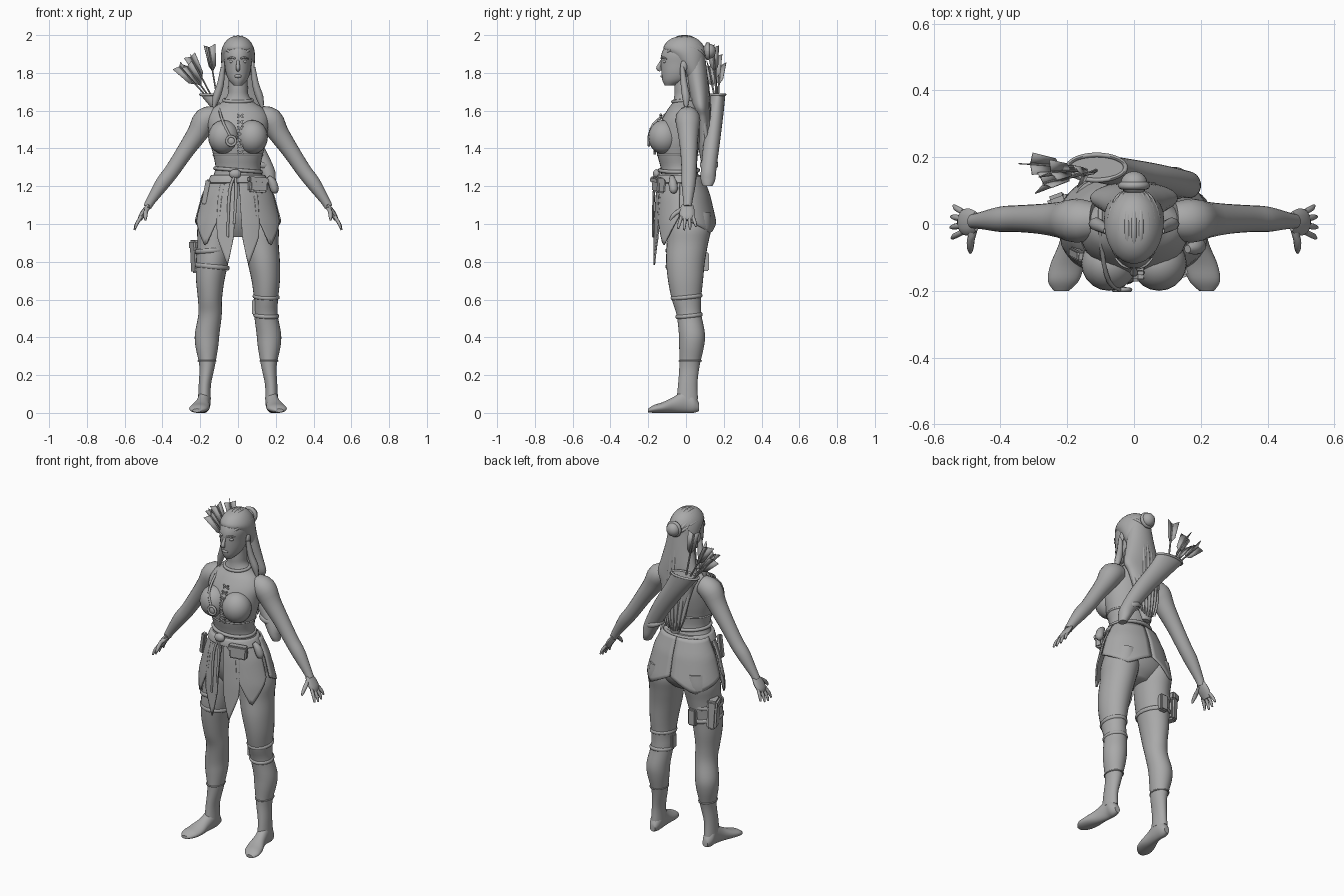
import bpy, bmesh, math
from mathutils import Vector, Matrix, Euler

cube = bpy.data.objects.get("Cube")
if cube:
    bpy.data.objects.remove(cube, do_unlink=True)

# One plain grey material for the whole figure
grey = bpy.data.materials.new("plain grey")
grey.use_nodes = True
tone = (0.4, 0.4, 0.4, 1)
grey.diffuse_color = tone
grey.node_tree.nodes["Principled BSDF"].inputs["Base Color"].default_value = tone


def finish(name, bm, mirror=False, thick=0):
    """Turn a bmesh into a smooth-shaded object with sharp corners kept."""
    bmesh.ops.recalc_face_normals(bm, faces=bm.faces)
    for face in bm.faces:
        face.smooth = True
    for edge in bm.edges:
        edge.smooth = edge.calc_face_angle(0) < 0.8
    mesh = bpy.data.meshes.new(name)
    bm.to_mesh(mesh)
    bm.free()
    mesh.materials.append(grey)
    obj = bpy.data.objects.new(name, mesh)
    bpy.context.scene.collection.objects.link(obj)
    if thick:
        solid = obj.modifiers.new("thickness", 'SOLIDIFY')
        solid.thickness, solid.offset = thick, 0
    if mirror:
        obj.modifiers.new("mirror", 'MIRROR')
    return obj


def smooth_rows(rows, steps):
    """Catmull-Rom interpolation of rows of numbers."""
    out = []
    for i in range(len(rows) - 1):
        a, b, c, d = (rows[min(max(k, 0), len(rows) - 1)] for k in range(i - 1, i + 3))
        for s in range(steps):
            t = s / steps
            out.append([q + 0.5 * t * (r - p + t * (2 * p - 5 * q + 4 * r - w + t * (3 * (q - r) + w - p)))
                        for p, q, r, w in zip(a, b, c, d)])
    return out + [list(rows[-1])]


def skin(name, rings, mirror=False, caps=True):
    """Join rings of points into a closed tube."""
    bm = bmesh.new()
    loops = [[bm.verts.new(p) for p in ring] for ring in rings]
    n = len(loops[0])
    for lo, hi in zip(loops, loops[1:]):
        for k in range(n):
            bm.faces.new((lo[k], lo[(k + 1) % n], hi[(k + 1) % n], hi[k]))
    if caps:
        bm.faces.new(loops[0])
        bm.faces.new(loops[-1])
    return finish(name, bm, mirror)


def loft(name, rows, along='z', mirror=False, n=28, steps=4):
    """Rows: position, low and high of the first axis, low and high of the second."""
    rings = []
    for t, a0, a1, b0, b1 in smooth_rows(rows, steps):
        ring = []
        for k in range(n):
            ang = math.tau * k / n
            a = (a0 + a1) / 2 + (a1 - a0) / 2 * math.cos(ang)
            b = (b0 + b1) / 2 + (b1 - b0) / 2 * math.sin(ang)
            ring.append((a, b, t) if along == 'z' else (a, t, b))
        rings.append(ring)
    return skin(name, rings, mirror)


def body(name, rows, **kw):
    """Symmetric loft: height, half width, front, back."""
    return loft(name, [(z, -w, w, f, b) for z, w, f, b in rows], **kw)


def tube(name, points, wide=1, n=12, mirror=False, steps=3):
    """Round tube through (x, y, z, radius), stretched sideways by wide."""
    pts = smooth_rows(points, steps)
    rings = []
    for i, p in enumerate(pts):
        c = Vector(p[:3])
        t = (Vector(pts[min(i + 1, len(pts) - 1)][:3]) - Vector(pts[max(i - 1, 0)][:3])).normalized()
        ref = Vector((0, 1, 0)) if abs(t.y) < 0.85 else Vector((1, 0, 0))
        u = (ref - t * ref.dot(t)).normalized()
        v = t.cross(u)
        rings.append([c + p[3] * (u * wide * math.cos(a) + v * math.sin(a))
                      for a in (math.tau * k / n for k in range(n))])
    return skin(name, rings, mirror)


def ball(name, centre, radii, mirror=False):
    bm = bmesh.new()
    bmesh.ops.create_uvsphere(bm, u_segments=20, v_segments=14, radius=1,
                              matrix=Matrix.LocRotScale(Vector(centre), None, Vector(radii)))
    return finish(name, bm, mirror)


def box(name, centre, size, turn=(0, 0, 0), mirror=False):
    bm = bmesh.new()
    bmesh.ops.create_cube(bm, size=1, matrix=Matrix.LocRotScale(Vector(centre), Euler(turn), Vector(size)))
    bmesh.ops.bevel(bm, geom=bm.edges[:], offset=min(size) * 0.2, segments=2, affect='EDGES')
    return finish(name, bm, mirror)


def hoop(name, centre, rx, ry, r, turn=(0, 0, 0), tall=1):
    """Elliptical ring around the local z axis."""
    rot = Euler(turn).to_matrix()
    rings = []
    for k in range(33):
        a = math.tau * k / 32
        out = Vector((math.cos(a), math.sin(a), 0))
        mid = Vector((rx * out.x, ry * out.y, 0))
        rings.append([Vector(centre) + rot @ (mid + out * r * math.cos(b) + Vector((0, 0, r * tall * math.sin(b))))
                      for b in (math.tau * j / 8 for j in range(8))])
    return skin(name, rings, caps=False)


# Trunk and neck
body("torso", [(0.93, .08, -.06, .07), (0.98, .16, -.09, .115), (1.05, .195, -.115, .135), (1.15, .175, -.125, .115),
               (1.22, .148, -.13, .08), (1.29, .12, -.133, .06), (1.36, .13, -.15, .062), (1.43, .148, -.16, .075),
               (1.5, .158, -.15, .085), (1.56, .162, -.125, .085), (1.61, .135, -.095, .078),
               (1.645, .085, -.07, .065), (1.68, .057, -.062, .05), (1.72, .052, -.062, .05), (1.78, .05, -.06, .05)])
ball("bust", (.075, -.118, 1.46), (.083, .082, .09), mirror=True)

# Legs and feet
loft("legs", [(1.06, .05, .19, -.09, .13), (.98, .02, .215, -.1, .135), (.9, .03, .215, -.102, .118),
              (.8, .05, .222, -.105, .1), (.7, .072, .222, -.095, .09), (.6, .085, .212, -.075, .08),
              (.52, .086, .21, -.05, .082), (.42, .098, .228, -.038, .1), (.35, .105, .225, -.036, .095),
              (.25, .122, .205, -.035, .072), (.15, .143, .208, -.042, .06), (.07, .144, .212, -.05, .064)], mirror=True)
loft("feet", [(.07, .16, .195, .01, .05), (.04, .147, .212, 0, .1), (0, .145, .212, 0, .125), (-.06, .15, .225, 0, .088),
              (-.12, .15, .25, 0, .058), (-.17, .165, .258, 0, .042), (-.2, .195, .24, .003, .022)], 'y', mirror=True)

# Arms and hands
tube("arms", [(.12, .01, 1.57, .055), (.172, .01, 1.55, .066), (.215, .012, 1.48, .055), (.28, .015, 1.385, .045),
              (.35, .016, 1.28, .04), (.4, .014, 1.215, .038), (.46, .01, 1.125, .025), (.48, .008, 1.09, .022)],
     n=20, mirror=True)
tube("palms", [(.473, .008, 1.1, .012), (.492, .006, 1.07, .016), (.512, .006, 1.04, .015), (.52, .006, 1.02, .01)],
     wide=2.5, mirror=True)
for i, reach in enumerate((.9, 1, .95, .75)):
    y = -.024 + .02 * i
    spread = .6 * (y - .006)
    tube(f"finger_{i + 1}", [(.512, y, 1.04, .009), (.512 + .025 * reach, y + spread * .6, 1.04 - .04 * reach, .009),
                             (.512 + .036 * reach, y + spread, 1.04 - .072 * reach, .005)], n=8, mirror=True)
tube("thumbs", [(.478, -.005, 1.085, .013), (.488, -.045, 1.065, .012), (.49, -.072, 1.04, .01),
                (.49, -.085, 1.02, .005)], n=8, mirror=True)

# Head and face
body("head", [(1.732, .022, -.112, -.06), (1.76, .048, -.125, .01), (1.8, .064, -.13, .05), (1.85, .072, -.133, .085),
              (1.9, .077, -.13, .095), (1.95, .066, -.105, .08), (1.98, .04, -.065, .045)])
tube("nose", [(0, -.125, 1.87, .007), (0, -.138, 1.845, .009), (0, -.146, 1.825, .012), (0, -.135, 1.812, .007)])
ball("lips", (0, -.122, 1.783), (.02, .013, .01))
ball("eyes", (.033, -.112, 1.86), (.014, .012, .009), mirror=True)
tube("brows", [(.014, -.131, 1.876, .005), (.036, -.122, 1.882, .005), (.055, -.102, 1.874, .003)], n=8, mirror=True)
ball("ears", (.078, -.012, 1.835), (.01, .018, .03), mirror=True)

# Hair swept back from the brow, with braids and a long fall
body("hair_cap", [(1.78, .075, 0, .095), (1.83, .086, -.035, .1), (1.88, .09, -.075, .103), (1.925, .086, -.118, .1),
                  (1.96, .07, -.105, .082), (1.985, .045, -.07, .05), (1.996, .012, -.02, .012)])
for i in range(9):
    lean = -.95 + .2375 * i
    path = []
    for k in range(9):
        a = .5 + 2.3 * k / 8
        path.append((.088 * math.sin(lean) * math.sin(a), -.008 - .115 * math.cos(a),
                     1.865 + .127 * math.cos(lean) * math.sin(a), .009 if 0 < k < 8 else .003))
    tube(f"hair_ridge_{i + 1}", path, n=8)
ball("hair_bun", (0, .122, 1.915), (.04, .036, .04))
hoop("bun_braid", (0, .115, 1.915), .036, .036, .012, turn=(math.pi / 2, 0, 0))
body("hair_fall", [(1.9, .07, 0, .1), (1.8, .088, 0, .112), (1.7, .112, .015, .122), (1.62, .132, .03, .125),
                   (1.57, .11, .045, .128), (1.48, .085, .06, .132), (1.38, .065, .07, .132), (1.28, .025, .09, .12)])
for i in range(7):
    x = -.9 + .3 * i
    back = .02 * x * x
    tube(f"hair_strand_{i + 1}", [(x * .06, .09 - back, 1.87, .008), (x * .085, .112 - back * 2, 1.72, .012),
                                  (x * .1, .122 - back * 2, 1.58, .012), (x * .075, .13 - back, 1.42, .011),
                                  (x * .05, .125, 1.3 + back, .003)], n=8)
tube("side_locks", [(.08, -.02, 1.83, .012), (.093, -.01, 1.74, .018), (.115, 0, 1.67, .02), (.13, 0, 1.61, .006)],
     n=8, mirror=True)

# Skirt panels wrapped around the hips
hip = [(1.26, .138, .142, .085), (1.15, .19, .157, .125), (1.0, .23, .166, .16), (.78, .25, .172, .175)]


def hip_point(angle, z):
    for (z0, *p), (z1, *q) in zip(hip, hip[1:]):
        if z >= z1:
            break
    t = (z0 - z) / (z0 - z1)
    w, f, b = (m + (n - m) * t for m, n in zip(p, q))
    c = math.cos(angle)
    return Vector((w * math.sin(angle), -f * c if c > 0 else -b * c, z))


def panel(name, start, end, peak, edge_z, tip_z, taper=0.0):
    bm = bmesh.new()
    grid = []
    for i in range(13):
        u = i / 12
        side = abs(u - peak) / (peak if u < peak else 1 - peak)
        low = tip_z + (edge_z - tip_z) * side
        column = []
        for j in range(13):
            v = j / 12
            squeeze = u + taper * v * (peak - u)
            column.append(bm.verts.new(hip_point(start + (end - start) * squeeze, 1.25 + (low - 1.25) * v)))
        grid.append(column)
    for p, q in zip(grid, grid[1:]):
        for j in range(12):
            bm.faces.new((p[j], q[j], q[j + 1], p[j + 1]))
    finish(name, bm, mirror=True, thick=.008)


panel("front_skirt_panels", .03, .62, .32, .93, .78, .35)
panel("side_skirt_panels", .45, 1.35, .38, 1.04, .88)
panel("back_skirt_panels", 1.5, 3.13, .6, 1.03, .95)

# Belt, sash and hanging pieces
body("belt", [(1.215, .158, -.15, .09), (1.22, .162, -.155, .094), (1.255, .146, -.153, .084), (1.26, .14, -.148, .08)],
     steps=1)
hoop("waist_cord", (0, -.037, 1.285), .122, .102, .01, turn=(0, .08, 0))
ball("sash_knot", (-.015, -.155, 1.265), (.032, .02, .025))
for i, x in enumerate((-.045, -.01)):
    tube(f"sash_tail_{i + 1}", [(-.015, -.162, 1.26, .006), (x, -.17, 1.17, .008), (x - .01, -.176, 1.02 + 2 * x, .006)],
         wide=.8, n=8)
box("belt_pouch", (.105, -.145, 1.205), (.1, .045, .075), (0, .08, .35))
box("belt_pouch_flap", (.106, -.152, 1.232), (.108, .045, .032), (0, .08, .35))
tube("belt_flask", [(.16, -.075, 1.25, .012), (.182, -.07, 1.22, .022), (.195, -.065, 1.18, .022), (.2, -.06, 1.165, .01)])
box("hip_knife", (-.17, -.09, 1.17), (.025, .03, .13), (.1, .2, 0))

# Bodice lacing, brooch, strap and collar
for i in range(7):
    z = 1.38 + .032 * i
    y = -.166 + max(0, z - 1.49) * .4
    for turn in (.5, -.5):
        box(f"lace_{i + 1}", (.012, y, z), (.04, .012, .008), (0, turn, 0))
hoop("brooch_ring", (-.036, -.197, 1.44), .024, .024, .007, turn=(math.pi / 2, 0, 0))
ball("brooch", (-.036, -.195, 1.44), (.02, .008, .02))
tube("shoulder_strap", [(-.1, .06, 1.62, .007), (-.1, 0, 1.637, .007), (-.095, -.09, 1.59, .007),
                        (-.075, -.172, 1.53, .007), (-.04, -.198, 1.46, .006)], n=8)
hoop("collar", (0, -.006, 1.655), .075, .064, .009, turn=(.12, 0, 0))
hoop("bodice_hem", (0, -.044, 1.365), .129, .105, .006)

# Leg straps, thigh pouch and knee wrap
for z, tilt in ((.775, .1), (.86, -.08)):
    hoop("thigh_strap", (-.137, 0, z), .087, .103, .006, turn=(0, tilt, 0), tall=2)
box("thigh_pouch", (-.215, .045, .825), (.055, .085, .17), (0, -.05, .35))
box("thigh_pouch_flap", (-.219, .046, .89), (.06, .092, .05), (0, -.05, .35))
box("rear_thigh_pouch", (-.12, .105, .8), (.05, .035, .1))
for z, rx, ry, cy in ((.615, .065, .078, .003), (.515, .062, .066, .016)):
    hoop("knee_strap", (.149, cy, z), rx, ry, .007, turn=(.1, .05, 0), tall=1.5)
box("knee_buckle", (.085, 0, .56), (.02, .04, .08))
for side in (-1, 1):
    hoop("ankle_band", (side * .164, .022, .275), .046, .059, .004)

# Quiver slung across the back
loft_rows = [(1.685, -.2, -.025, .13, .208), (1.6, -.13, .02, .115, .2), (1.45, -.01, .115, .095, .182),
             (1.3, .095, .19, .08, .162), (1.235, .135, .2, .078, .155), (1.2, .155, .2, .09, .14)]
loft("quiver", loft_rows, n=24)
hoop("quiver_rim", (-.112, .169, 1.685), .087, .038, .007)
hoop("quiver_band", (.12, .122, 1.315), .048, .042, .007, turn=(0, .35, 0), tall=2)

# Arrows with three vanes each
for i, tip in enumerate(((-.31, .18, 1.835), (-.25, .155, 1.885), (-.27, .12, 1.835), (-.155, .145, 1.935))):
    tip = Vector(tip)
    root = Vector((-.1, .165, 1.6))
    line = (tip - root).normalized()
    tube(f"arrow_shaft_{i + 1}", [(*root, .005), (*tip, .005)], n=6, steps=1)
    across = line.cross(Vector((0, 1, 0))).normalized()
    bm = bmesh.new()
    for k in range(3):
        out = Matrix.Rotation(math.tau * k / 3 + i * .4, 3, line) @ across
        bm.faces.new([bm.verts.new(tip + line * a + out * b)
                      for a, b in ((-.13, 0), (-.1, .024), (.012, .038), (0, 0))])
    finish(f"arrow_vanes_{i + 1}", bm, thick=.003)
